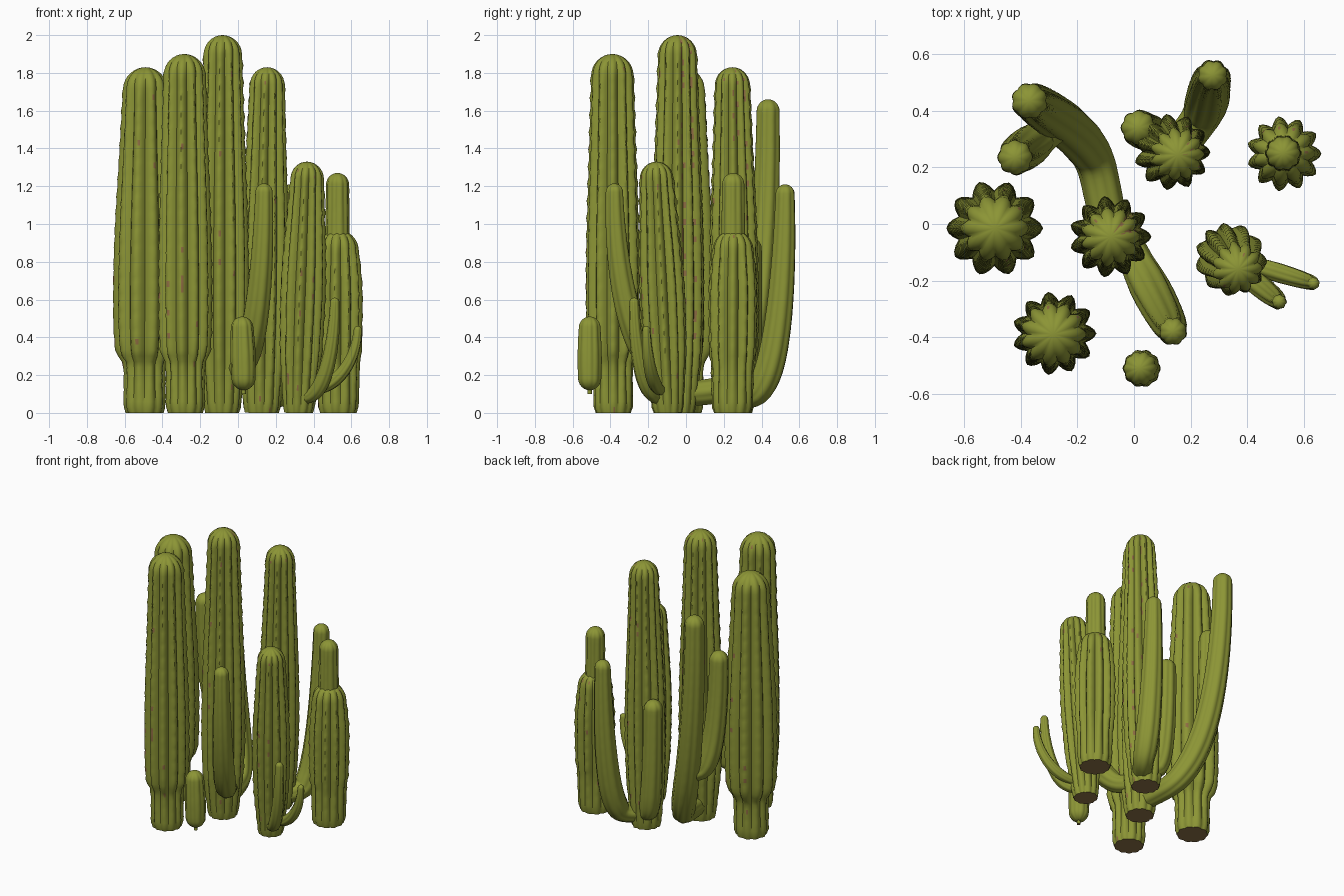
import bpy, bmesh, math, random
from mathutils import Vector

if "Cube" in bpy.data.objects:
    bpy.data.objects.remove(bpy.data.objects["Cube"])

random.seed(4)


def make_mat(name, col):
    m = bpy.data.materials.new(name)
    m.diffuse_color = (*col, 1)
    m.use_nodes = True
    m.node_tree.nodes["Principled BSDF"].inputs["Base Color"].default_value = m.diffuse_color
    return m


GREEN = make_mat("cactus_green", (0.262, 0.30, 0.036))
BROWN = make_mat("base_brown", (0.27, 0.17, 0.065))
RUST = make_mat("spine_rust", (0.27, 0.15, 0.055))


def spline(pts, t):
    """Catmull-Rom through (x, y, z, r) control points, t in 0..1."""
    n = len(pts) - 1
    u = min(t * n, n - 1e-6)
    i = int(u)
    f = u - i
    p = [pts[max(0, min(n, k))] for k in (i - 1, i, i + 1, i + 2)]
    return [0.5 * (2 * b + (c - a) * f + (2 * a - 5 * b + 4 * c - d) * f * f
                   + (3 * b - a - 3 * c + d) * f ** 3) for a, b, c, d in zip(*p)]


def ribbed(name, pts, ribs=10, depth=0.2, bump=0.006, step=0.03, round_start=False, rust=0.0, stain=0.0):
    """Ribbed tube with a domed tip swept along the control points."""
    dense = [spline(pts, k / 400) for k in range(401)]
    arc = [0.0]
    for a, b in zip(dense, dense[1:]):
        arc.append(arc[-1] + (Vector(b[:3]) - Vector(a[:3])).length)
    total, tip, r0 = arc[-1], pts[-1][3], pts[0][3]
    # ring positions: even along the body, clustered in the dome
    count = max(6, int((total - tip) / step))
    dists = [(total - tip) * k / count for k in range(count)]
    dists += [total - tip + tip * math.sin(math.pi / 2 * k / 8) for k in range(8)]
    if round_start:
        dists = [r0 * (1 - math.cos(math.pi / 2 * k / 6)) for k in range(1, 6)] + [d for d in dists if d >= r0]
    sides = ribs * 6
    bm = bmesh.new()
    rings = []
    side_axis = Vector((1, 0, 0))
    idx = 0
    phase = [random.random() for _ in range(ribs)]
    for d in dists:
        while idx < 399 and arc[idx + 1] < d:
            idx += 1
        f = (d - arc[idx]) / max(1e-9, arc[idx + 1] - arc[idx])
        x, y, z, r = [a + (b - a) * f for a, b in zip(dense[idx], dense[idx + 1])]
        tan = (Vector(dense[min(400, idx + 4)][:3]) - Vector(dense[max(0, idx - 4)][:3])).normalized()
        side_axis = (side_axis - tan * side_axis.dot(tan)).normalized()
        other = tan.cross(side_axis)
        left = total - d
        if left < tip:
            r *= math.sqrt(max(0.0, 1 - ((tip - left) / tip) ** 2))
        if round_start and d < r0:
            r *= math.sqrt(1 - (1 - d / r0) ** 2)
        # ribs fade out towards the foot and over the dome
        fade = min(1, 0.4 + d * 1.8) * min(1, 0.45 + left / tip * 0.4)
        ring = []
        for s in range(sides):
            a = 2 * math.pi * s / sides
            crest = abs(math.cos(ribs * a / 2))
            wave = max(0, math.sin(2 * math.pi * (d / 0.09 + phase[(s + 3) // 6 % ribs])))
            rr = r * (1 - depth * fade * (1 - crest))
            if left > tip:
                rr += bump * fade * crest ** 6 * wave
            p = Vector((x, y, z)) + (side_axis * math.cos(a) + other * math.sin(a)) * rr
            p.z = max(0.0, p.z)
            ring.append(bm.verts.new(p))
        rings.append(ring)
    for low, high, d in zip(rings, rings[1:], dists):
        for s in range(sides):
            t = (s + 1) % sides
            face = bm.faces.new((low[s], low[t], high[t], high[s]))
            # sparse rusty spine cushions on the crests, stained furrows on the back right
            furrow = s % 6 in (2, 3) and 0 < s < sides * 0.2 and d > 0.3
            if random.random() < (rust if s % 6 == 0 else stain if furrow else 0):
                face.material_index = 2
    tipv = bm.verts.new(pts[-1][:3])
    for s in range(sides):
        bm.faces.new((rings[-1][s], rings[-1][(s + 1) % sides], tipv))
    bottom = bm.faces.new(list(reversed(rings[0])))
    bottom.material_index = 0 if round_start else 1
    me = bpy.data.meshes.new(name)
    bm.to_mesh(me)
    bm.free()
    for m in (GREEN, BROWN, RUST):
        me.materials.append(m)
    ob = bpy.data.objects.new(name, me)
    bpy.context.collection.objects.link(ob)
    bpy.context.view_layer.objects.active = ob
    ob.select_set(True)
    bpy.ops.object.shade_smooth_by_angle(angle=math.radians(50))
    ob.select_set(False)


def trunk(name, base, top, h, foot, belly, tip, neck=0.6, ribs=11, rust=0.03, stain=0.0):
    """Upright trunk: narrow foot, swollen belly, tapering to a dome."""
    mix = lambda a, b, f: a + (b - a) * f
    prof = [(0, foot * 0.9), (0.04, foot), (0.25, mix(foot, belly, neck)), (0.34, mix(foot, belly, 0.8)),
            (0.6, belly), (mix(0.6, h, 0.3), mix(belly, tip, 0.15)),
            (mix(0.6, h, 0.65), mix(belly, tip, 0.6)), (h, tip)]
    pts = [(mix(base[0], top[0], z / h), mix(base[1], top[1], z / h), z, r) for z, r in prof]
    ribbed(name, pts, ribs=ribs, rust=rust, stain=stain)


def arm(name, start, end, r, tip, bend=1.0, bow=0.0):
    """Arm that leaves sideways and sweeps upright along a quarter ellipse."""
    a, b = Vector(start), Vector(end)
    d = b - a
    side = Vector((d.y, -d.x, 0)).normalized()
    pts = []
    for k in range(9):
        th = math.pi / 2 * k / 8
        s, up = math.sin(th) ** bend, 1 - math.cos(th)
        p = a + Vector((d.x * s, d.y * s, d.z * up)) + side * bow * math.sin(math.pi * s)
        rad = r * min(1, 0.8 + up * 2) + (tip - r) * up ** 1.5
        pts.append((*p, rad))
    ribbed(name, pts, ribs=8, depth=0.1, bump=0.001, step=0.025)


# main trunks
trunk("left_trunk", (-0.495, -0.015), (-0.49, -0.015), 1.83, 0.11, 0.166, 0.113, neck=0.05, ribs=10)
trunk("front_left_trunk", (-0.28, -0.385), (-0.285, -0.39), 1.9, 0.104, 0.143, 0.11, neck=0.05)
trunk("centre_trunk", (-0.085, -0.045), (-0.082, -0.045), 2.0, 0.1, 0.14, 0.1, stain=0.35)
trunk("back_trunk", (0.125, 0.26), (0.155, 0.245), 1.83, 0.1, 0.13, 0.09, stain=0.1)
trunk("right_trunk", (0.53, 0.245), (0.53, 0.25), 0.97, 0.108, 0.128, 0.1, neck=0.3)
trunk("front_right_trunk", (0.32, -0.095), (0.368, -0.16), 1.33, 0.085, 0.12, 0.085)

# slimmer new growth on the right trunk, loose pup and its stub
ribbed("right_trunk_new_growth", [(0.527, 0.25, 0.8, 0.066), (0.527, 0.25, 1.27, 0.06)],
       depth=0.1, bump=0.002)
ribbed("small_pup", [(0.03, -0.51, 0.12, 0.06), (0.027, -0.51, 0.3, 0.066), (0.02, -0.51, 0.51, 0.056)],
       depth=0.1, bump=0.002, round_start=True)
ribbed("small_pup_stub", [(0.03, -0.51, 0.10, 0.012), (0.03, -0.51, 0.16, 0.012)],
       ribs=4, depth=0.05, bump=0)

# curved arms
arm("centre_front_arm", (-0.03, -0.06, 0.22), (0.138, -0.38, 1.215), 0.073, 0.046, bend=0.85)
arm("centre_back_arm", (-0.09, 0.0, 0.1), (-0.37, 0.435, 1.66), 0.083, 0.062, bend=0.6, bow=0.08)
arm("centre_back_side_arm", (-0.25, 0.37, 0.5), (-0.42, 0.235, 1.35), 0.074, 0.06, bend=0.5)
arm("back_short_arm", (0.13, 0.28, 0.1), (0.015, 0.34, 0.93), 0.07, 0.06, bend=0.5)
arm("back_tall_arm", (0.15, 0.26, 0.08), (0.278, 0.525, 1.21), 0.08, 0.05, bend=0.5, bow=0.025)
arm("right_low_arm_a", (0.35, -0.14, 0.08), (0.513, -0.275, 0.61), 0.042, 0.024, bend=0.9)
arm("right_low_arm_b", (0.37, -0.13, 0.12), (0.635, -0.21, 0.46), 0.036, 0.02)
